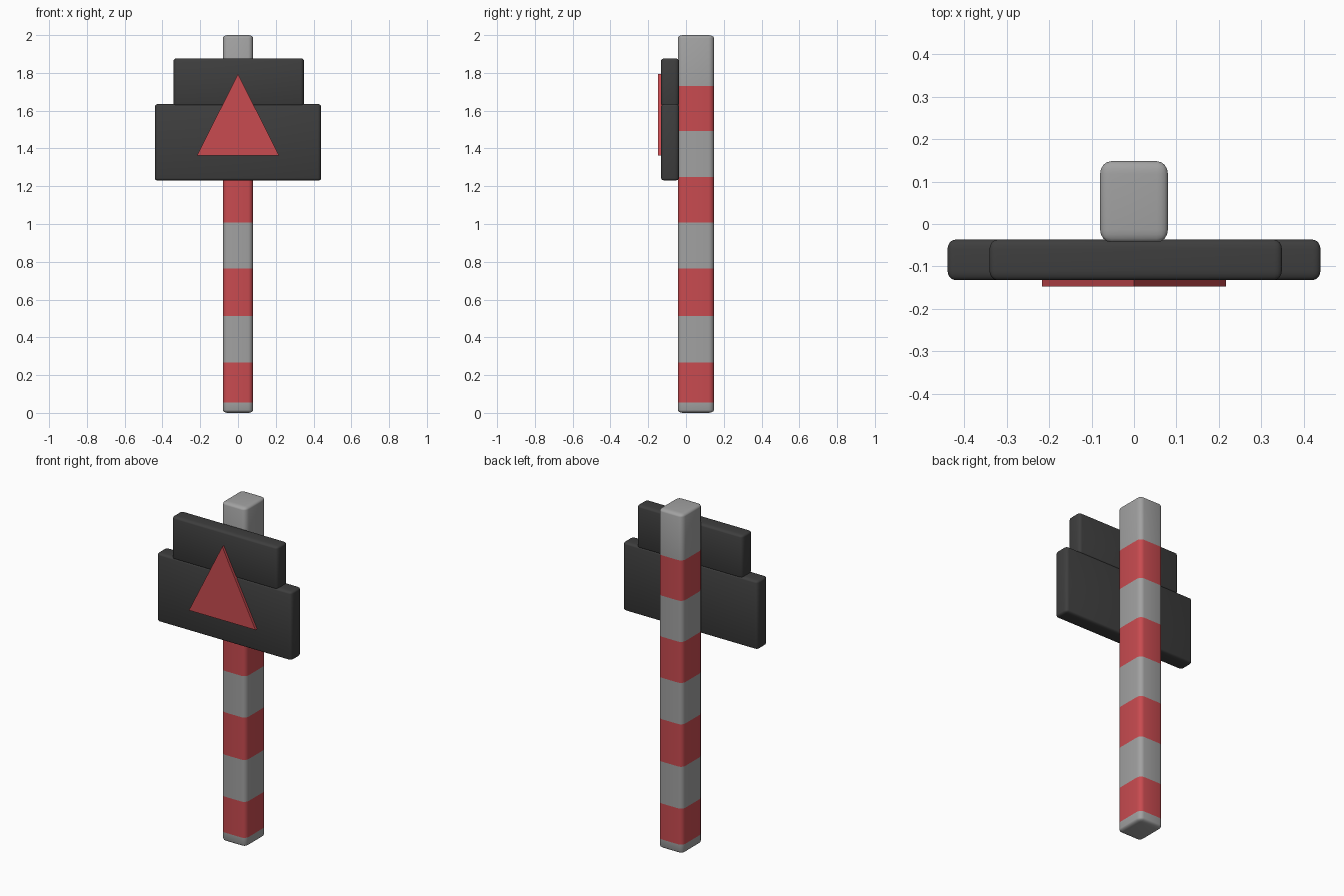
import bpy, bmesh
from mathutils import Vector

if "Cube" in bpy.data.objects:
    bpy.data.objects.remove(bpy.data.objects["Cube"])


def material(name, rgb):
    m = bpy.data.materials.new(name)
    m.diffuse_color = (*rgb, 1)
    m.use_nodes = True
    m.node_tree.nodes["Principled BSDF"].inputs["Base Color"].default_value = m.diffuse_color
    return m


GREY = material("grey_paint", (0.36, 0.36, 0.36))
RED = material("red_paint", (0.58, 0.07, 0.08))
DARK = material("dark_panel", (0.048, 0.048, 0.048))


def finish(name, bm, mats, smooth=True):
    bmesh.ops.recalc_face_normals(bm, faces=bm.faces)
    me = bpy.data.meshes.new(name)
    bm.to_mesh(me)
    bm.free()
    for m in mats:
        me.materials.append(m)
    ob = bpy.data.objects.new(name, me)
    bpy.context.collection.objects.link(ob)
    if smooth:
        bpy.ops.object.select_all(action='DESELECT')
        bpy.context.view_layer.objects.active = ob
        ob.select_set(True)
        bpy.ops.object.shade_smooth_by_angle(angle=0.6)
    return ob


def rounded_box(lo, hi, radii):
    # bevel in stretched space so each axis can have its own edge radius
    lo, hi, r = Vector(lo), Vector(hi), Vector(radii)
    bm = bmesh.new()
    bmesh.ops.create_cube(bm, size=1)
    for v in bm.verts:
        v.co = Vector([v.co[i] * (hi[i] - lo[i]) / r[i] for i in range(3)])
    bmesh.ops.bevel(bm, geom=bm.edges[:], offset=1, segments=4, profile=0.5,
                    affect='EDGES', clamp_overlap=True)
    mid = (lo + hi) / 2
    for v in bm.verts:
        v.co = Vector([v.co[i] * r[i] + mid[i] for i in range(3)])
    return bm


# post with painted stripes
stripes = [(0.055, 0.267), (0.514, 0.764), (1.008, 1.25), (1.492, 1.73)]
bm = rounded_box((-0.08, -0.043, 0), (0.08, 0.148, 2), (0.026, 0.03, 0.015))
for z in [z for band in stripes for z in band]:
    bmesh.ops.bisect_plane(bm, geom=bm.verts[:] + bm.edges[:] + bm.faces[:],
                           plane_co=(0, 0, z), plane_no=(0, 0, 1))
for f in bm.faces:
    z = f.calc_center_median().z
    f.material_index = int(any(a < z < b for a, b in stripes))
finish("striped_post", bm, [GREY, RED])

# two stacked sign boards
edge = (0.018, 0.024, 0.012)
finish("lower_board", rounded_box((-0.44, -0.132, 1.23), (0.44, -0.037, 1.635), edge), [DARK])
finish("upper_board", rounded_box((-0.341, -0.132, 1.624), (0.349, -0.037, 1.877), edge), [DARK])

# triangular warning plate
bm = bmesh.new()
face = bm.faces.new([bm.verts.new(p) for p in
                     [(-0.217, -0.147, 1.362), (0.217, -0.147, 1.362), (0, -0.147, 1.795)]])
ext = bmesh.ops.extrude_face_region(bm, geom=[face], use_keep_orig=True)
bmesh.ops.translate(bm, vec=(0, 0.022, 0),
                    verts=[g for g in ext["geom"] if isinstance(g, bmesh.types.BMVert)])
finish("warning_triangle", bm, [RED], smooth=False)
